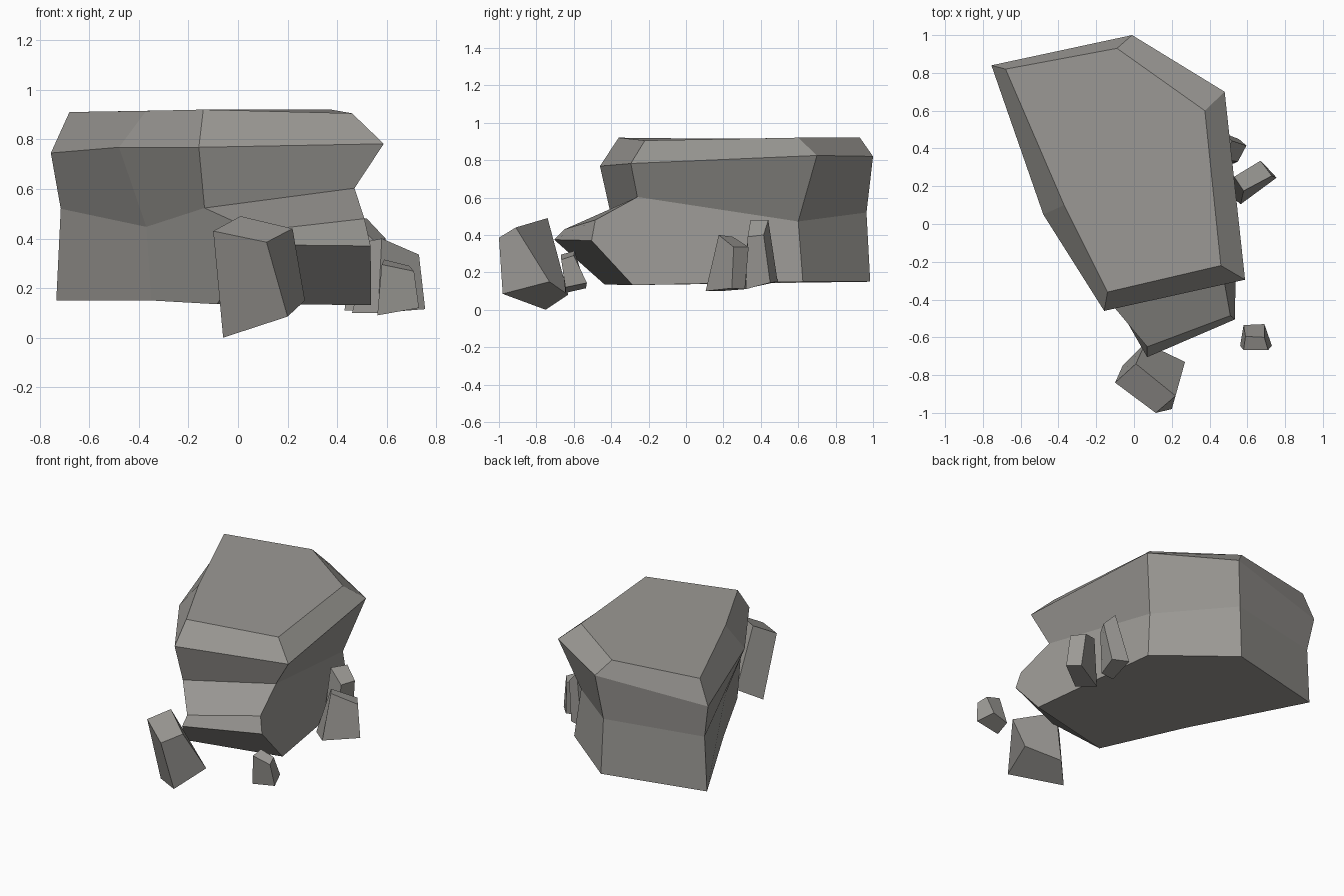
import bpy
import bmesh

cube = bpy.data.objects.get("Cube")
if cube:
    bpy.data.objects.remove(cube, do_unlink=True)

stone = bpy.data.materials.new("warm_grey_stone")
stone.use_nodes = True
colour = (0.33, 0.32, 0.30, 1)
stone.diffuse_color = colour
stone.node_tree.nodes["Principled BSDF"].inputs["Base Color"].default_value = colour


def finish(name, bm):
    # Flat-shaded facets
    bmesh.ops.recalc_face_normals(bm, faces=bm.faces[:])
    mesh = bpy.data.meshes.new(name)
    bm.to_mesh(mesh)
    bm.free()
    mesh.materials.append(stone)
    obj = bpy.data.objects.new(name, mesh)
    bpy.context.collection.objects.link(obj)


def add_ring(bm, points):
    return [bm.verts.new(p) for p in points]


def bridge(bm, upper, lower):
    n = len(upper)
    for i in range(n):
        j = (i + 1) % n
        bm.faces.new((upper[i], upper[j], lower[j], lower[i]))


def small_rock(name, top, bottom):
    bm = bmesh.new()
    upper, lower = add_ring(bm, top), add_ring(bm, bottom)
    bm.faces.new(upper)
    bm.faces.new(lower)
    bridge(bm, upper, lower)
    finish(name, bm)


# Main boulder: corners run back left, back, back right, front right, front, left side
bm = bmesh.new()
crown = add_ring(bm, [(-.68, .82, .91), (-.09, .93, .92), (.375, .60, .92),
                      (.46, -.22, .905), (-.14, -.36, .92), (-.37, .10, .915)])
brow = add_ring(bm, [(-.755, .84, .745), (-.01, 1, .82), (.48, .70, .825),
                     (.588, -.295, .782), (-.158, -.46, .768), (-.48, .05, .768)])
waist = add_ring(bm, [(-.715, .82, .52), (-.05, .965, .52), (.375, .60, .472),
                      (.47, -.26, .603), (-.135, -.405, .523), (-.37, .10, .447)])
base = add_ring(bm, [(-.733, .82, .15), (-.045, .985, .15), (.41, .625, .15),
                     (.537, -.285, .132), (-.085, -.435, .135), (-.35, .09, .15)])
bm.faces.new(crown)
bm.faces.new(base)
bridge(bm, crown, brow)
bridge(bm, brow, waist)
for i in (0, 1, 5):
    j = (i + 1) % 6
    bm.faces.new((waist[i], waist[j], base[j], base[i]))

# Protruding front ledge with a bevelled lip and undercut
ledge = add_ring(bm, [(.51, -.485, .48), (.07, -.65, .43)])
lip = add_ring(bm, [(.535, -.505, .37), (.07, -.705, .375)])
right, front = waist[3], waist[4]
bm.faces.new((right, front, ledge[1], ledge[0]))
bm.faces.new((ledge[0], ledge[1], lip[1], lip[0]))
bm.faces.new((lip[0], lip[1], base[4], base[3]))
bm.faces.new((waist[2], right, ledge[0], lip[0], base[3], base[2]))
bm.faces.new((front, waist[5], base[5], base[4], lip[1], ledge[1]))
finish("main_boulder", bm)

# Loose stones around the boulder
small_rock("front_stone",
           [(-.10, -.84, .43), (.01, -.74, .49), (.22, -.91, .44), (.115, -1, .385)],
           [(-.06, -.75, 0), (.06, -.63, .08), (.27, -.73, .15), (.20, -.98, .085)])
small_rock("corner_pebble",
           [(.58, -.667, .295), (.71, -.667, .268), (.69, -.60, .29), (.59, -.595, .315)],
           [(.562, -.645, .09), (.73, -.645, .12), (.69, -.53, .144), (.58, -.535, .115)])
small_rock("side_stone",
           [(.53, .25, .39), (.58, .175, .40), (.73, .255, .335), (.67, .335, .335)],
           [(.46, .19, .10), (.565, .105, .10), (.755, .245, .115), (.69, .315, .11)])
small_rock("side_shard",
           [(.46, .345, .48), (.52, .44, .48), (.595, .415, .40), (.55, .33, .39)],
           [(.43, .31, .11), (.45, .49, .15), (.555, .45, .145), (.53, .32, .11)])
